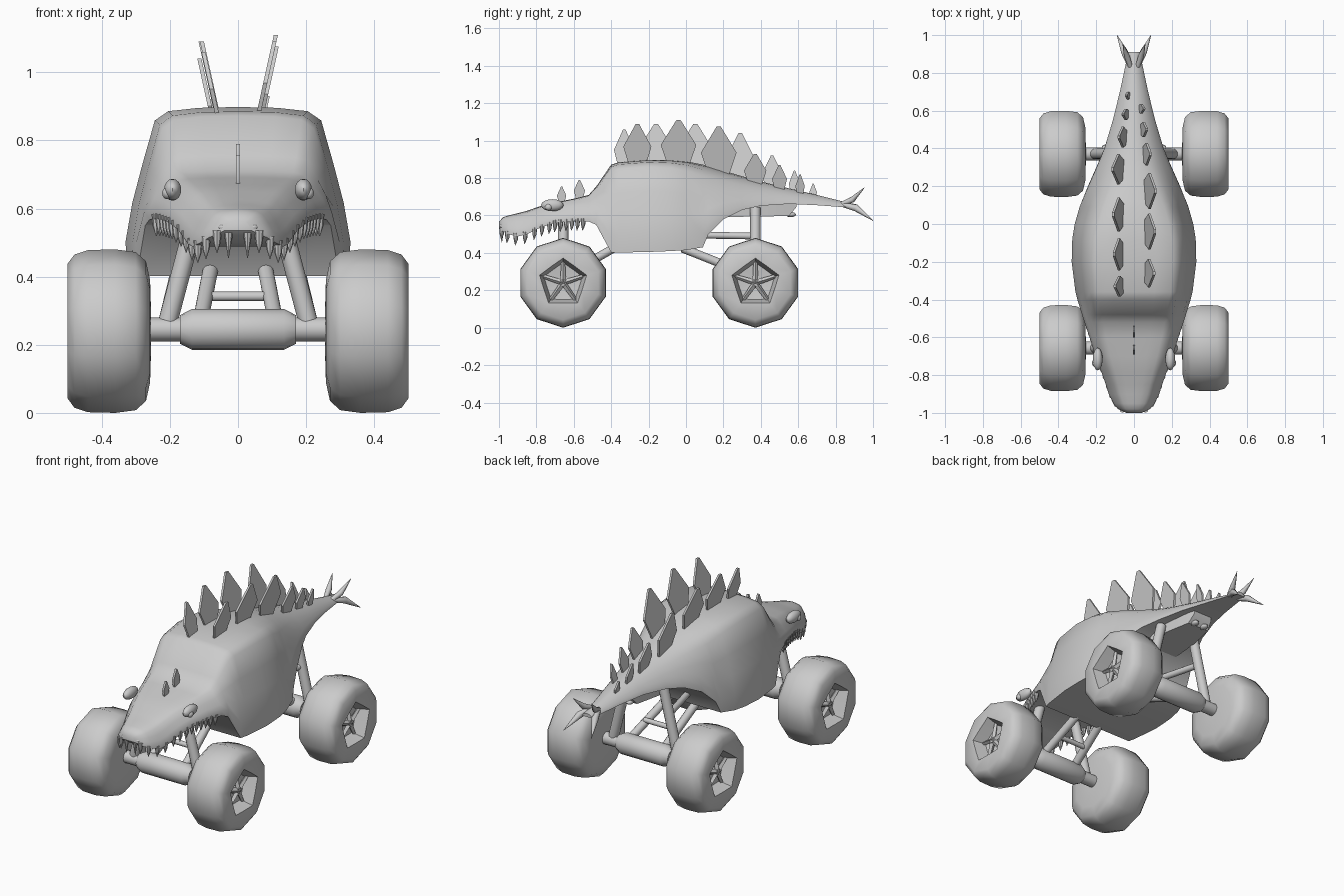
import bpy
import bmesh
import math
from mathutils import Vector

if "Cube" in bpy.data.objects:
    bpy.data.objects.remove(bpy.data.objects["Cube"])

grey = bpy.data.materials.new("plain_grey")
grey.use_nodes = True
grey.diffuse_color = (0.6, 0.6, 0.6, 1)
grey.node_tree.nodes["Principled BSDF"].inputs["Base Color"].default_value = grey.diffuse_color
parts = []


def finish(name, bm):
    """Turn a bmesh into a named, coloured object."""
    bmesh.ops.recalc_face_normals(bm, faces=bm.faces)
    mesh = bpy.data.meshes.new(name)
    bm.to_mesh(mesh)
    bm.free()
    obj = bpy.data.objects.new(name, mesh)
    mesh.materials.append(grey)
    bpy.context.collection.objects.link(obj)
    parts.append(obj)
    return obj


def loft(name, rings):
    """Skin closed rings of points and cap both ends."""
    bm = bmesh.new()
    rows = [[bm.verts.new(p) for p in ring] for ring in rings]
    count = len(rows[0])
    for a, b in zip(rows, rows[1:]):
        for i in range(count):
            j = (i + 1) % count
            bm.faces.new((a[i], a[j], b[j], b[i]))
    bm.faces.new(rows[0])
    bm.faces.new(rows[-1])
    bmesh.ops.remove_doubles(bm, verts=bm.verts, dist=0.0005)
    return finish(name, bm)


def tube(name, points, radii, sides=12, odd=None):
    """Round section along points; odd scales every second vertex of a ring."""
    points = [Vector(p) for p in points]
    turn = (points[-1] - points[0]).to_track_quat('Z', 'Y')
    odd = odd or [1] * len(points)
    rings = []
    for p, r, f in zip(points, radii, odd):
        ring = []
        for i in range(sides):
            a = math.pi / 2 + math.tau * i / sides
            k = r * (f if i % 2 else 1)
            ring.append(p + turn @ Vector((k * math.cos(a), k * math.sin(a), 0)))
        rings.append(ring)
    return loft(name, rings)


def rod(name, a, b, r):
    return tube(name, (a, b), (r, r))


def ball(name, centre, size):
    bm = bmesh.new()
    bmesh.ops.create_uvsphere(bm, u_segments=14, v_segments=8, radius=1)
    bmesh.ops.scale(bm, vec=size, verts=bm.verts)
    bmesh.ops.translate(bm, vec=centre, verts=bm.verts)
    return finish(name, bm)


def kite(name, x, y, base, tip, width, lean):
    """Thin pointed dorsal plate."""
    h = tip - base
    outline = ((-.3, 0), (-.5, .45), (-.06, 1), (.06, 1), (.5, .45), (.3, 0))
    rings = [[(x + lean * v * h + t, y + u * width, base + v * h) for u, v in outline]
             for t in (-.006, .006)]
    return loft(name, rings)


# Body stations: y, half width, top, bottom, roundness
stations = (
    (-1, .04, .565, .535, .5), (-.98, .085, .59, .515, .5), (-.95, .11, .6, .5, .5),
    (-.9, .135, .612, .488, .4), (-.85, .15, .625, .5, .3), (-.78, .175, .65, .535, .2),
    (-.7, .205, .67, .56, .1), (-.6, .235, .69, .57, 0), (-.52, .262, .71, .568, 0),
    (-.48, .275, .755, .55, 0), (-.4, .3, .872, .402, 0), (-.36, .31, .885, .402, 0),
    (-.2, .33, .898, .405, 0), (-.08, .327, .896, .41, .05), (0, .315, .89, .415, .15),
    (.09, .29, .872, .43, .3), (.12, .278, .865, .5, .4), (.2, .245, .84, .58, .6),
    (.3, .2, .81, .63, .8), (.4, .157, .782, .652, .9), (.55, .112, .745, .662, 1),
    (.7, .075, .71, .655, 1), (.85, .043, .672, .644, 1), (.91, .035, .66, .64, 1))
boxy = ((0, 1), (.35, .995), (.62, .975), (.74, .92), (.85, .66), (.94, .43),
        (1, .2), (.99, 0), (.5, 0), (0, 0))
rounded = ((0, 1), (.2, .96), (.4, .86), (.6, .7), (.77, .5), (.9, .28),
           (.98, .1), (1, 0), (.5, 0), (0, 0))
rings = []
for y, w, top, low, k in stations:
    half = [((a[0] * (1 - k) + b[0] * k) * w,
             low + (a[1] * (1 - k) + b[1] * k) * (top - low)) for a, b in zip(boxy, rounded)]
    rings.append([(x, y, z) for x, z in half] + [(-x, y, z) for x, z in half[-2:0:-1]])
loft("body_shell", rings)


def body_at(y):
    """Half width, top and bottom of the body at y."""
    for a, b in zip(stations, stations[1:]):
        if a[0] <= y <= b[0]:
            t = (y - a[0]) / (b[0] - a[0])
            return [a[i] + (b[i] - a[i]) * t for i in (1, 2, 3)]


# Panel under the tail with two lamps
loft("under_tail_panel", [[(s * x, y, z) for s, z in ((-1, .68), (1, .68), (1, low), (-1, low))]
                          for y, x, low in ((.13, .12, .59), (.4, .1, .595),
                                            (.55, .07, .597), (.59, .06, .645))])

# Dorsal plates in two staggered rows: y, tip height, width
row_left = ((-.26, 1.09, .15), (-.04, 1.11, .19), (.175, 1.075, .19),
            (.37, .93, .12), (.5, .87, .08), (.61, .82, .05))
row_right = ((-.33, 1.06, .11), (-.16, 1.09, .17), (.05, 1.09, .18), (.29, 1.04, .16),
             (.46, .92, .11), (.58, .84, .06), (.68, .77, .04))
for side, row in ((1, row_left), (-1, row_right)):
    for y, tip, width in row:
        w, top, low = body_at(y)
        x = min(.058, w * .3)
        kite("dorsal_plate", side * x, y, top - .025, tip, width, side * .22)
for y, tip, width in ((-.665, .755, .05), (-.57, .79, .06)):
    kite("snout_spike", 0, y, body_at(y)[1] - .01, tip, width, 0)

for s in (-1, 1):
    # Face details
    ball("brow", (s * .192, -.715, .655), (.026, .06, .032))
    ball("eye", (s * .207, -.735, .645), (.016, .02, .018))
    ball("nostril", (s * .045, -.985, .545), (.014, .012, .009))
    # Teeth along the jaw edge
    for y in (-.985, -.955, -.91, -.86, -.81, -.77, -.73, -.7, -.67, -.64, -.61, -.58, -.55):
        w, top, low = body_at(y)
        x = s * (w - .012)
        tube("tooth", ((x, y, low + .015), (x, y, low - .02), (x, y - .003, low - .05)),
             (.014, .011, .001), 8)
    tube("tooth", ((s * .028, -.985, .53), (s * .028, -.985, .455)), (.014, .001), 8)
    # Curved tail spikes
    tube("tail_spike_upper", ((s * .018, .83, .66), (s * .038, .89, .685), (s * .06, .955, .75)),
         (.012, .016, .001), 10)
    tube("tail_spike_lower", ((s * .02, .83, .66), (s * .05, .91, .64), (s * .09, 1, .572)),
         (.012, .019, .001), 10)
    ball("tail_lamp", (s * .032, .56, .605), (.02, .028, .014))

# Wheels, axles and suspension; the links point toward the middle of the body
hub = .24
for y, end, inward in ((-.657, "front", 1), (.371, "rear", -1)):
    tube(end + "_axle", [(x, y, .245) for x in (-.3, -.17, -.17, -.135, .135, .17, .17, .3)],
         (.035, .035, .042, .06, .06, .042, .035, .035), 16)
    for s in (-1, 1):
        profile = ((.255, .05), (.258, .15), (.27, .205), (.3, .232), (.36, .24),
                   (.44, .238), (.48, .225), (.5, .198), (.5, .132), (.43, .108), (.42, .02))
        pinch = [1] * 8 + [.82, .82, 1]
        tube(end + "_wheel", [(s * x, y, hub) for x, r in profile],
             [r for x, r in profile], 10, pinch)
        tube("wheel_hub", ((s * .41, y, hub), (s * .47, y, hub)), (.03, .018), 8)
        for i in range(5):
            a = math.pi / 2 + math.tau * i / 5
            c, d = math.cos(a), math.sin(a)
            tube("wheel_spoke", ((s * .46, y, hub), (s * .44, y + c * .115, hub + d * .115)),
                 (.016, .01), 4)
        rod(end + "_strut", (s * .205, y, .27), (s * .115, y, .61 if inward > 0 else .64), .028)
        inner = y + inward * (.27 if inward > 0 else .39)
        rod(end + "_lower_link", (s * .11, y, .27), (s * .08, inner, .425), .023)
    bar_y = y + inward * .13
    rod(end + "_cross_bar", (-.1, bar_y, .342), (.1, bar_y, .342), .014)

# Rear upper links
for s in (-1, 1):
    rod("rear_upper_link", (s * .08, .08, .495), (s * .15, .371, .49), .018)

bpy.ops.object.select_all(action='DESELECT')
for obj in parts:
    if "plate" not in obj.name and "spoke" not in obj.name:
        obj.select_set(True)
        bpy.context.view_layer.objects.active = obj
bpy.ops.object.shade_smooth_by_angle(angle=math.radians(40))
